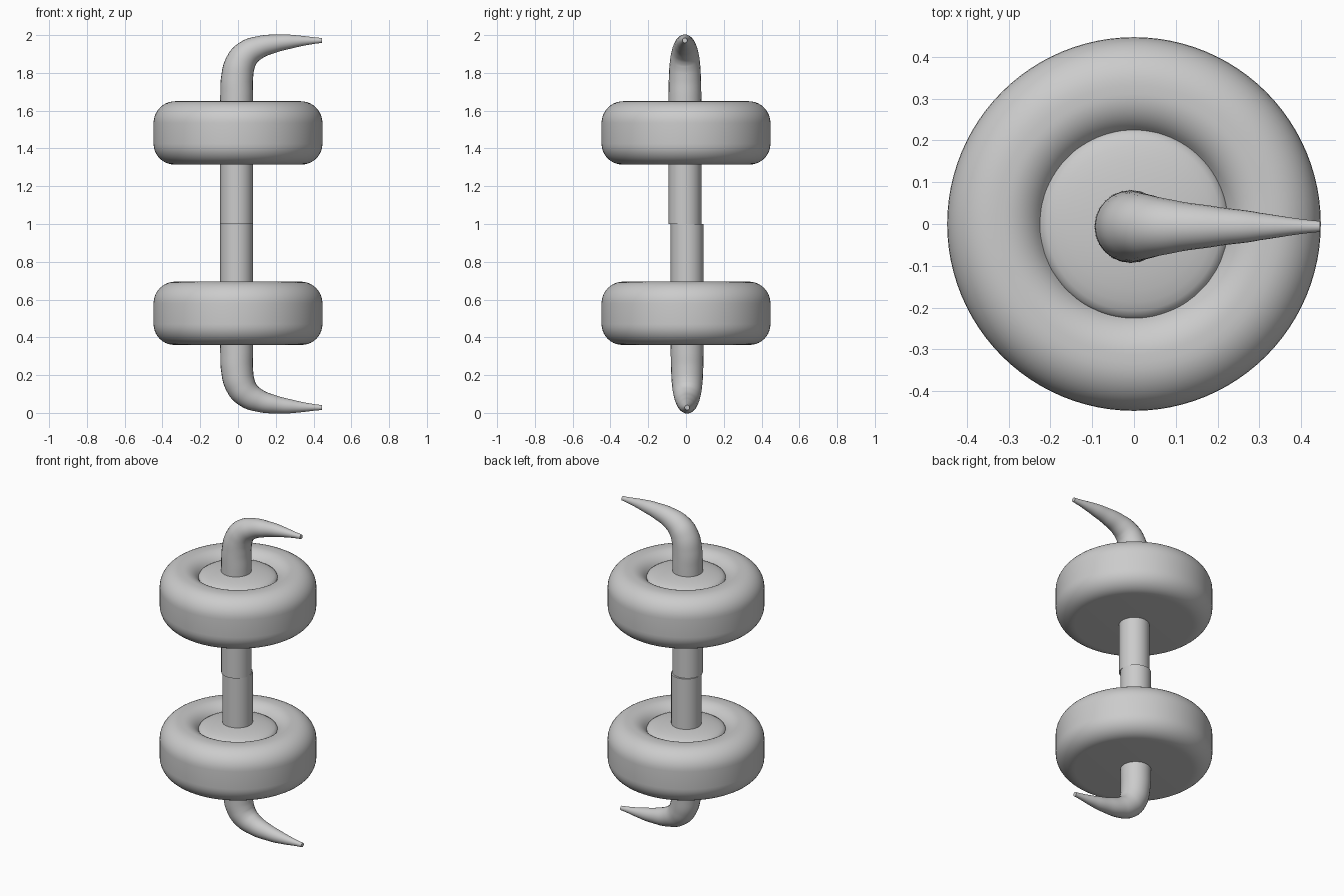
import bpy, bmesh, math
from mathutils import Matrix

cube = bpy.data.objects.get("Cube")
if cube:
    bpy.data.objects.remove(cube, do_unlink=True)

grey = bpy.data.materials.new("plain grey")
grey.use_nodes = True
grey.diffuse_color = (0.6, 0.6, 0.6, 1)
grey.node_tree.nodes["Principled BSDF"].inputs["Base Color"].default_value = (0.6, 0.6, 0.6, 1)


def finish(obj, angle):
    """Select the object and shade it smooth with sharp creases kept."""
    bpy.ops.object.select_all(action='DESELECT')
    obj.select_set(True)
    bpy.context.view_layer.objects.active = obj
    if obj.type == 'CURVE':
        bpy.ops.object.convert(target='MESH')
    bpy.ops.object.shade_smooth_by_angle(angle=math.radians(angle))


def arc(cr, cz, radius, start, end, steps=10):
    """Profile points (r, z) on a circular arc, angles in degrees."""
    angles = [math.radians(start + (end - start) * i / steps) for i in range(steps + 1)]
    return [(cr + radius * math.cos(a), cz + radius * math.sin(a)) for a in angles]


def make_wheel(name, base):
    # Flat underside, rounded rim, rolled inner lip, shallow domed hub
    profile = [(0, 0)]
    profile += arc(0.337, 0.11, 0.11, -90, 0)
    profile += arc(0.332, 0.22, 0.115, 0, 90)
    profile += arc(0.312, 0.235, 0.1, 90, 150)
    hub_z = profile[-1][1]
    profile += [(0.225 * math.cos(t * math.pi / 16), hub_z + 0.042 * math.sin(t * math.pi / 16))
                for t in range(9)]
    bm = bmesh.new()
    verts = [bm.verts.new((r, 0, z)) for r, z in profile]
    edges = [bm.edges.new(pair) for pair in zip(verts, verts[1:])]
    bmesh.ops.spin(bm, geom=verts + edges, cent=(0, 0, 0), axis=(0, 0, 1),
                   angle=math.tau, steps=96, use_duplicate=False)
    bmesh.ops.remove_doubles(bm, verts=bm.verts, dist=0.0005)
    bmesh.ops.recalc_face_normals(bm, faces=bm.faces)
    bmesh.ops.transform(bm, matrix=Matrix.Translation((0, 0, base)), verts=bm.verts)
    mesh = bpy.data.meshes.new(name)
    bm.to_mesh(mesh)
    bm.free()
    mesh.materials.append(grey)
    obj = bpy.data.objects.new(name, mesh)
    bpy.context.collection.objects.link(obj)
    finish(obj, 35)


# Shaft centre line: x, height above the middle, radius
SHAFT = [(-0.007, 0.0, 0.087), (-0.007, 0.35, 0.087), (-0.007, 0.68, 0.087),
         (-0.005, 0.77, 0.085), (0.01, 0.845, 0.081), (0.045, 0.898, 0.073),
         (0.11, 0.935, 0.06), (0.2, 0.956, 0.047), (0.3, 0.967, 0.033),
         (0.445, 0.972, 0.013)]


def make_shaft(name, side):
    # Straight rod that bends into a tapering hook
    curve = bpy.data.curves.new(name, 'CURVE')
    curve.dimensions = '3D'
    curve.bevel_depth = 1
    curve.bevel_resolution = 10
    curve.resolution_u = 8
    curve.use_fill_caps = True
    spline = curve.splines.new('BEZIER')
    spline.radius_interpolation = 'CARDINAL'
    spline.bezier_points.add(len(SHAFT) - 1)
    for point, (x, h, r) in zip(spline.bezier_points, SHAFT):
        point.co = (x, -0.006 * side, 1 + side * h)
        point.radius = r
        point.handle_left_type = point.handle_right_type = 'AUTO'
    curve.materials.append(grey)
    obj = bpy.data.objects.new(name, curve)
    bpy.context.collection.objects.link(obj)
    finish(obj, 40)


make_wheel("upper_wheel", 1.315)
make_wheel("lower_wheel", 0.36)
make_shaft("upper_hooked_shaft", 1)
make_shaft("lower_hooked_shaft", -1)
